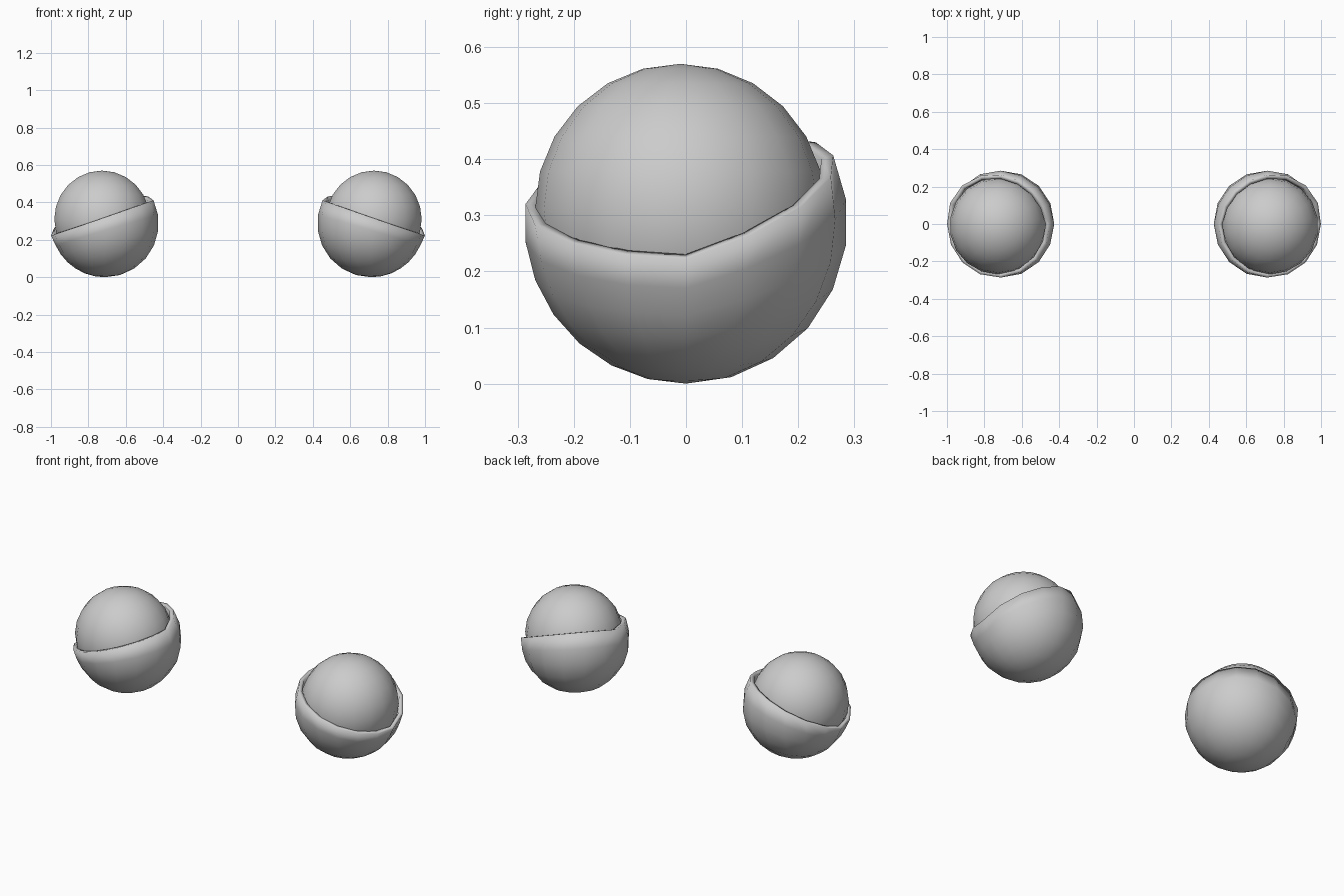
import bpy, bmesh
from math import sin, cos, pi, radians, hypot

if "Cube" in bpy.data.objects:
    bpy.data.objects.remove(bpy.data.objects["Cube"])

SEGS, RINGS = 16, 7
R, CX, CZ = 0.288, 0.712, 0.288      # lid sphere radius and centre


def rim_height(x, y):
    # rim falls toward the outer corner and lifts toward the back
    return 0.32 - 0.35 * (x - CX) + 0.33 * max(0.0, y)


def rim_angle(a):
    # polar angle from the bottom at which the sphere meets the rim
    lo, hi = 0.3, 2.8
    for _ in range(30):
        t = (lo + hi) / 2
        x, y, z = CX + R * sin(t) * cos(a), R * sin(t) * sin(a), CZ - R * cos(t)
        if z < rim_height(x, y):
            lo = t
        else:
            hi = t
    return lo


def smooth(ob, angle=50):
    bpy.ops.object.select_all(action='DESELECT')
    ob.select_set(True)
    bpy.context.view_layer.objects.active = ob
    bpy.ops.object.shade_smooth_by_angle(angle=radians(angle))


def make_lid(side, name):
    bm = bmesh.new()
    bottom = bm.verts.new((side * CX, 0, CZ - R))
    rings = []
    for i in range(1, RINGS + 1):
        ring = []
        for j in range(SEGS):
            a = 2 * pi * j / SEGS
            end = rim_angle(a)
            t = end * i / RINGS
            # slight flare at the low outer corner of the rim
            r = R * (1 + (0.025 * max(0, cos(a)) if i == RINGS else 0))
            x, y = CX + r * sin(t) * cos(a), r * sin(t) * sin(a)
            ring.append(bm.verts.new((side * x, y, CZ - R * cos(t))))
        rings.append(ring)
    for j in range(SEGS):
        k = (j + 1) % SEGS
        bm.faces.new((bottom, rings[0][k], rings[0][j]))
        for lower, upper in zip(rings, rings[1:]):
            bm.faces.new((lower[j], lower[k], upper[k], upper[j]))
    bmesh.ops.recalc_face_normals(bm, faces=bm.faces)
    # make sure the open bowl faces outwards
    bm.faces.ensure_lookup_table()
    if bm.faces[0].normal.z > 0:
        bmesh.ops.reverse_faces(bm, faces=bm.faces)
    me = bpy.data.meshes.new(name)
    bm.to_mesh(me)
    bm.free()
    ob = bpy.data.objects.new(name, me)
    bpy.context.collection.objects.link(ob)
    smooth(ob)
    shell = ob.modifiers.new("thickness", 'SOLIDIFY')
    shell.thickness = 0.022
    shell.offset = -1


def make_ball(side, name):
    bpy.ops.mesh.primitive_uv_sphere_add(segments=18, ring_count=12, radius=0.259,
                                         location=(side * 0.727, -0.01, 0.311))
    ob = bpy.context.object
    ob.name = name
    smooth(ob)


# an eyeball resting in a cupped lower lid on each side
for side, label in ((-1, "left"), (1, "right")):
    make_ball(side, label + "_eyeball")
    make_lid(side, label + "_lower_lid")
